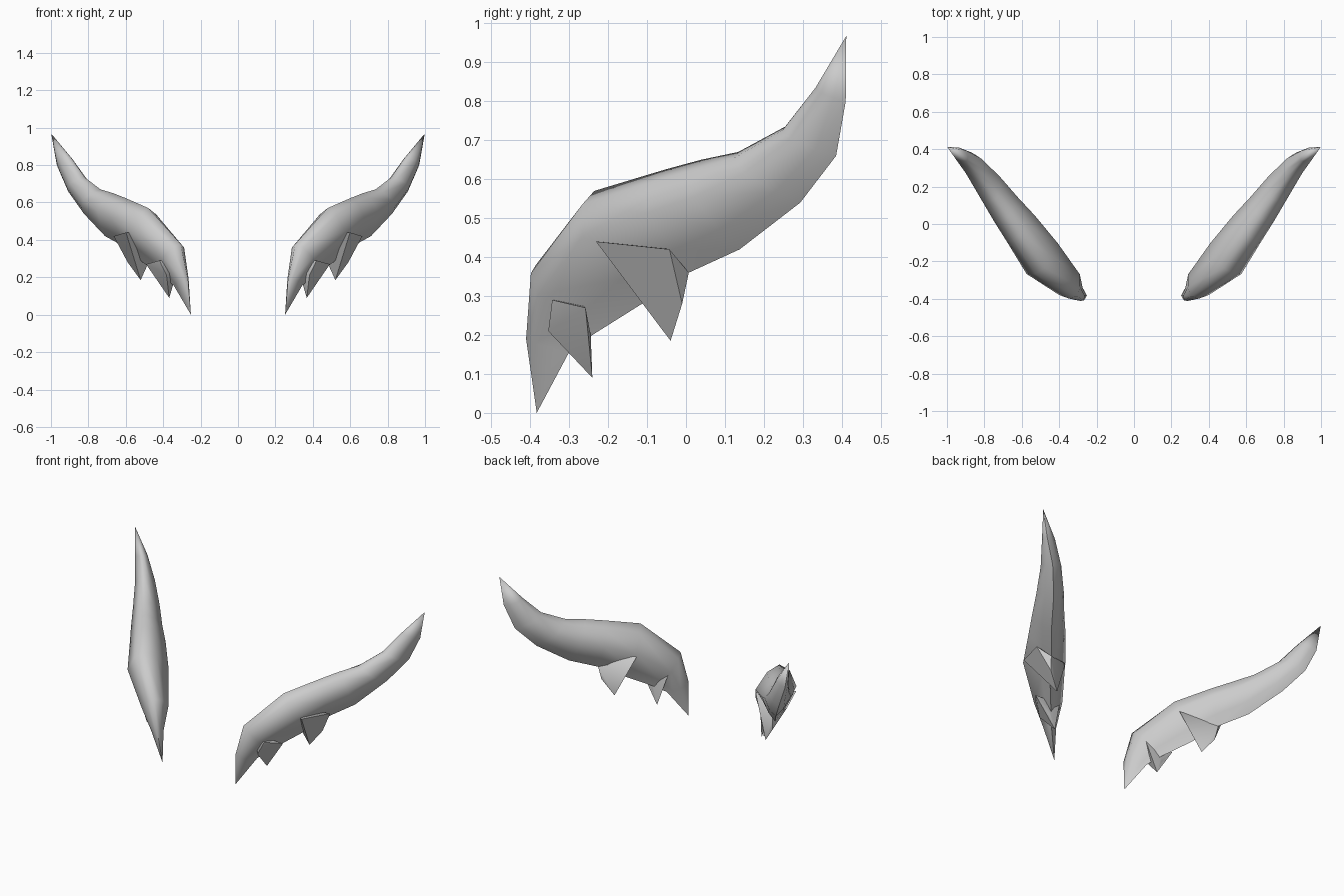
import bpy, bmesh, math
from mathutils import Vector

if "Cube" in bpy.data.objects:
    bpy.data.objects.remove(bpy.data.objects["Cube"])

R2 = math.sqrt(2)


def place(u, c, z):
    """u runs along the diagonal of the horn, c across it, z up."""
    return Vector(((u + c) / R2, (u - c) / R2, z))


def finish(name, bm, angle):
    """Turn a bmesh into a mirrored, smooth shaded object."""
    bmesh.ops.recalc_face_normals(bm, faces=bm.faces[:])
    me = bpy.data.meshes.new(name)
    bm.to_mesh(me)
    bm.free()
    ob = bpy.data.objects.new(name, me)
    bpy.context.collection.objects.link(ob)
    ob.modifiers.new("mirror", 'MIRROR').use_mirror_merge = False
    bpy.ops.object.select_all(action='DESELECT')
    ob.select_set(True)
    bpy.context.view_layer.objects.active = ob
    bpy.ops.object.shade_smooth_by_angle(angle=math.radians(angle))
    return ob


# Horn sections: ridge (u, c, z), underside (u, c, z), half width, lower fullness
sections = [
    ((-.10, .48, .195), (.03, .455, .155), .035, .3),
    ((-.055, .49, .38), (.11, .45, .20), .078, .3),
    ((.172, .505, .57), (.28, .44, .28), .117, .3),
    ((.39, .465, .625), (.43, .42, .36), .103, .4),
    ((.50, .445, .65), (.60, .405, .42), .09, .5),
    ((.615, .425, .67), (.79, .375, .54), .076, .55),
    ((.76, .40, .735), (.915, .37, .66), .057, .6),
    ((.87, .392, .84), (.975, .395, .80), .036, .6),
]
bm = bmesh.new()
rings = []
for top, low, h, full in sections:
    half = [(.12, .55), (.42, 1), (.78, full)]
    profile = [(0, 0)] + half + [(1, 0)] + [(f, -w) for f, w in reversed(half)]
    ring = []
    for f, w in profile:
        u, c, z = Vector(top).lerp(Vector(low), f)
        ring.append(bm.verts.new(place(u, c + h * w, z)))
    rings.append(ring)
SIDES = 8
for r, s in zip(rings, rings[1:]):
    for i in range(SIDES):
        j = (i + 1) % SIDES
        bm.faces.new((r[i], r[j], s[j], s[i]))
# Pointed ends
for ring, tip in ((rings[0], (-.093, .449, 0)), (rings[-1], (.997, .415, .968))):
    v = bm.verts.new(place(*tip))
    for i in range(SIDES):
        bm.faces.new((ring[i], ring[(i + 1) % SIDES], v))
finish("horn", bm, 70)


def spike(name, points):
    """Faceted thorn as the hull of its root corners and tip."""
    bm = bmesh.new()
    for p in points:
        bm.verts.new(place(*p))
    res = bmesh.ops.convex_hull(bm, input=bm.verts[:])
    junk = set(res["geom_interior"]) | set(res["geom_unused"])
    bmesh.ops.delete(bm, geom=[g for g in junk if isinstance(g, bmesh.types.BMVert)],
                     context='VERTS')
    finish(name, bm, 50)


# Thorns under the horn; the last point of each is the tip
spike("large_thorn", [(.26, .587, .44), (.22, .36, .43), (.43, .42, .36),
                      (.44, .50, .42), (.41, .424, .28), (.34, .396, .185)])
spike("small_thorn", [(.054, .54, .29), (.165, .53, .27), (.03, .41, .28),
                      (.02, .52, .21), (.11, .456, .20), (.11, .456, .17),
                      (.09, .43, .09)])
